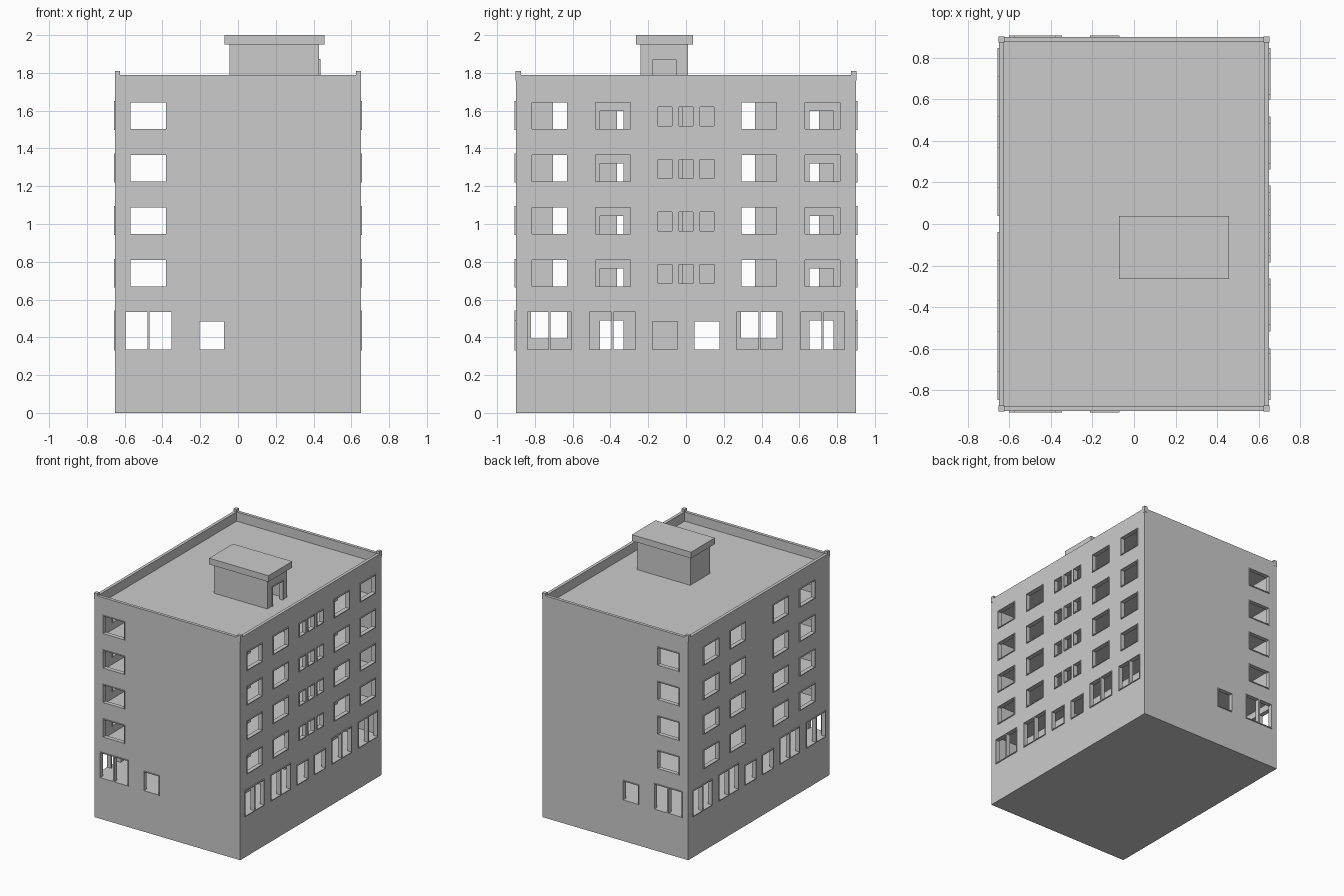
import bpy, bmesh

if "Cube" in bpy.data.objects:
    bpy.data.objects.remove(bpy.data.objects["Cube"])

HX, HY, T = 0.65, 0.9, 0.025          # half width, half depth, wall thickness
ROOF, TOP, GROUND = 1.715, 1.79, 0.335
SILLS = [0.67 + 0.278 * i for i in range(4)]


def add_object(name, bm):
    mesh = bpy.data.meshes.new(name)
    bm.to_mesh(mesh)
    bm.free()
    ob = bpy.data.objects.new(name, mesh)
    bpy.context.collection.objects.link(ob)
    return ob


def add_box(bm, x0, x1, y0, y1, z0, z1):
    vs = bmesh.ops.create_cube(bm, size=1)["verts"]
    for v in vs:
        v.co = (x1 if v.co.x > 0 else x0, y1 if v.co.y > 0 else y0, z1 if v.co.z > 0 else z0)


def box(name, *b):
    bm = bmesh.new()
    add_box(bm, *b)
    return add_object(name, bm)


def wall(name, axis, pos, u0, u1, z0, z1, holes, thick=T):
    """Upright wall centred on axis=pos, with rectangular holes (u0, u1, z0, z1)."""
    us = sorted({round(u, 4) for u in [u0, u1] + [c for h in holes for c in h[:2]]})
    zs = sorted({round(z, 4) for z in [z0, z1] + [c for h in holes for c in h[2:]]})
    bm = bmesh.new()
    grid = {}

    def vert(u, z):
        if (u, z) not in grid:
            grid[u, z] = bm.verts.new((pos, u, z) if axis == "x" else (u, pos, z))
        return grid[u, z]

    for a, b in zip(us, us[1:]):
        for c, d in zip(zs, zs[1:]):
            mu, mz = (a + b) / 2, (c + d) / 2
            if not any(h[0] < mu < h[1] and h[2] < mz < h[3] for h in holes):
                bm.faces.new([vert(a, c), vert(b, c), vert(b, d), vert(a, d)])
    ob = add_object(name, bm)
    mod = ob.modifiers.new("thickness", "SOLIDIFY")
    mod.thickness, mod.offset = thick, 0
    return ob


def frames(name, axis, lo, hi, holes, w=0.006):
    """Thin lining bars in every hole; wide ground windows get a mullion."""
    bm = bmesh.new()
    for u0, u1, z0, z1 in holes:
        bars = [(u0 - w, u0, z0 - w, z1 + w), (u1, u1 + w, z0 - w, z1 + w),
                (u0, u1, z0 - w, z0), (u0, u1, z1, z1 + w)]
        if u1 - u0 > 0.21:
            m = (u0 + u1) / 2
            bars.append((m - w, m + w, z0, z1))
        for a, b, c, d in bars:
            add_box(bm, *((lo, hi, a, b, c, d) if axis == "x" else (a, b, lo, hi, c, d)))
    add_object(name, bm)


# window layouts
def both(spans):
    return spans + [(-b, -a) for a, b in spans]


big = [(a, b, GROUND, 0.535) for a, b in both([(0.605, 0.84), (0.268, 0.51)])]
small = [(a, b, GROUND, 0.485) for a, b in both([(0.045, 0.178)])]
right = big + small
left = big + small
end = [(-0.595, -0.352, GROUND, 0.535), (-0.205, -0.075, GROUND, 0.485)]
for s in SILLS:
    right += [(a, b, s, s + 0.14) for a, b in both([(0.63, 0.815), (0.295, 0.48)])]
    right += [(c - 0.037, c + 0.037, s + 0.015, s + 0.115) for c in (-0.112, 0, 0.112)]
    left += [(a, b, s, s + 0.14) for a, b in both([(0.52, 0.705), (0.18, 0.365)])]
    end.append((-0.568, -0.382, s, s + 0.14))

# outer walls and their window linings
for sx, name, holes in ((1, "right", right), (-1, "left", left)):
    wall(name + "_wall", "x", sx * (HX - T / 2), -HY + T, HY - T, 0, TOP, holes)
    lo, hi = sorted((sx * (HX - T - 0.003), sx * (HX + 0.007)))
    frames(name + "_window_frames", "x", lo, hi, holes)
for sy, name in ((-1, "front"), (1, "back")):
    wall(name + "_wall", "y", sy * (HY - T / 2), -HX, HX, 0, TOP, end)
    lo, hi = sorted((sy * (HY - T - 0.003), sy * (HY + 0.007)))
    frames(name + "_window_frames", "y", lo, hi, end)

# base, floors and roof
ix, iy = HX - T, HY - T
box("base_slab", -ix, ix, -iy, iy, 0, 0.02)
for i, z in enumerate([GROUND] + [s - 0.06 for s in SILLS] + [ROOF]):
    name = "roof_slab" if z == ROOF else f"floor_slab_{i}"
    box(name, -ix, ix, -iy, iy, z - 0.02, z)

# parapet corner posts
bm = bmesh.new()
for sx in (-1, 1):
    for sy in (-1, 1):
        x, y = sx * (HX - 0.012), sy * (HY - 0.012)
        add_box(bm, x - 0.014, x + 0.014, y - 0.014, y + 0.014, TOP - 0.03, 1.81)
add_object("parapet_corner_posts", bm)

# inner gallery wall with a door and window per flat, open to the stairwell
inner = [(0.045, 0.178, GROUND, 0.485)]
for f in [GROUND] + [s - 0.06 for s in SILLS]:
    inner += [(-0.82, -0.63, f + 0.06, f + 0.2), (0.29, 0.478, f + 0.06, f + 0.2),
              (-0.455, -0.33, f, f + 0.155), (0.655, 0.78, f, f + 0.155),
              (-0.22, -0.018, f, f + 0.255)]
wall("gallery_wall", "x", 0.42, -iy, iy, GROUND, ROOF - 0.02, inner, 0.02)

# stairwell lining
bm = bmesh.new()
pts = [(0.41, -0.22), (-0.03, -0.22), (-0.03, -0.018), (0.41, -0.018)]
for (xa, ya), (xb, yb) in zip(pts, pts[1:]):
    bm.faces.new([bm.verts.new(p) for p in ((xa, ya, GROUND), (xa, ya, ROOF - 0.02),
                                            (xb, yb, ROOF - 0.02), (xb, yb, GROUND))])
add_object("stairwell_lining", bm)

# roof stair house
door = [(-0.178, -0.05, ROOF, 1.868)]
wall("stair_house_door_wall", "x", 0.42, -0.24, 0.01, ROOF, 1.95, door, 0.02)
frames("stair_house_door_frame", "x", 0.407, 0.437, door)
box("stair_house_back_wall", -0.045, -0.025, -0.24, 0.01, ROOF, 1.95)
for y in (-0.24, -0.01):
    box("stair_house_side_wall", -0.025, 0.41, y, y + 0.02, ROOF, 1.95)
box("stair_house_cap", -0.072, 0.457, -0.265, 0.038, 1.95, 2.0)
